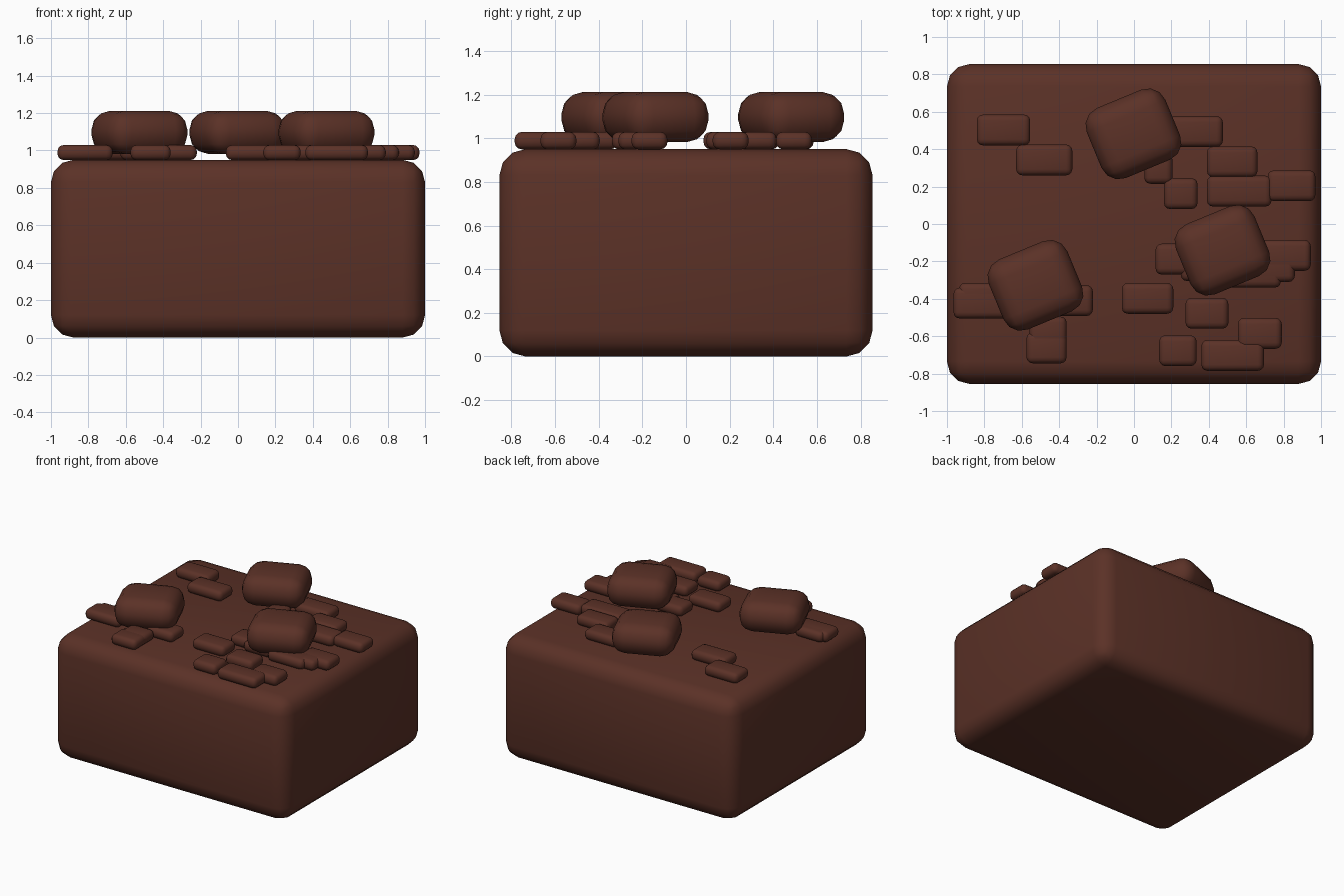
import bpy, bmesh
from mathutils import Matrix, Vector
from math import radians

if "Cube" in bpy.data.objects:
    bpy.data.objects.remove(bpy.data.objects["Cube"])

chocolate = bpy.data.materials.new("dark_chocolate_brown")
chocolate.diffuse_color = (0.105, 0.031, 0.020, 1)
chocolate.use_nodes = True
chocolate.node_tree.nodes["Principled BSDF"].inputs["Base Color"].default_value = chocolate.diffuse_color


def rounded_box(name, centre, size, radius, segments, turn=0):
    """Smooth box with bevelled edges, turned about z."""
    bm = bmesh.new()
    bmesh.ops.create_cube(bm, size=1, matrix=Matrix.Diagonal((*size, 1)))
    bmesh.ops.bevel(bm, geom=bm.edges[:], offset=radius, segments=segments,
                    profile=0.5, affect='EDGES', clamp_overlap=True)
    for f in bm.faces:
        f.smooth = True
    mesh = bpy.data.meshes.new(name)
    bm.to_mesh(mesh)
    bm.free()
    mesh.materials.append(chocolate)
    obj = bpy.data.objects.new(name, mesh)
    obj.location = centre
    obj.rotation_euler.z = radians(turn)
    bpy.context.collection.objects.link(obj)
    return obj


# Cake block
rounded_box("cake_block", (0, 0, 0.475), (2, 1.71, 0.95), 0.12, 3)

# Three large chunks on top
for i, (x, y) in enumerate([(-0.527, -0.328), (-0.003, 0.482), (0.473, -0.14)]):
    rounded_box(f"large_chunk_{i + 1}", (x, y, 1.097), (0.455, 0.405, 0.23), 0.1, 3, 22.5)

# Small flat chips: x min, x max, y min (all are equally deep)
chips = [
    (-0.84, -0.555, 0.42), (-0.63, -0.33, 0.26), (0.18, 0.475, 0.412),
    (0.055, 0.205, 0.215), (0.16, 0.34, 0.08), (0.39, 0.66, 0.25),
    (0.39, 0.735, 0.093), (0.715, 0.97, 0.122), (0.115, 0.35, -0.27),
    (0.68, 0.945, -0.25), (0.62, 0.86, -0.31), (0.48, 0.785, -0.34),
    (0.25, 0.5, -0.305), (-0.065, 0.21, -0.48), (0.275, 0.505, -0.56),
    (0.555, 0.79, -0.667), (0.135, 0.335, -0.76), (0.36, 0.695, -0.785),
    (-0.965, -0.67, -0.505), (-0.935, -0.7, -0.48), (-0.45, -0.22, -0.492),
    (-0.575, -0.36, -0.745), (-0.56, -0.36, -0.66),
]
for i, (x0, x1, y0) in enumerate(chips):
    rounded_box(f"small_chip_{i + 1}", ((x0 + x1) / 2, y0 + 0.0825, 0.989),
                (x1 - x0, 0.165, 0.08), 0.033, 3)
